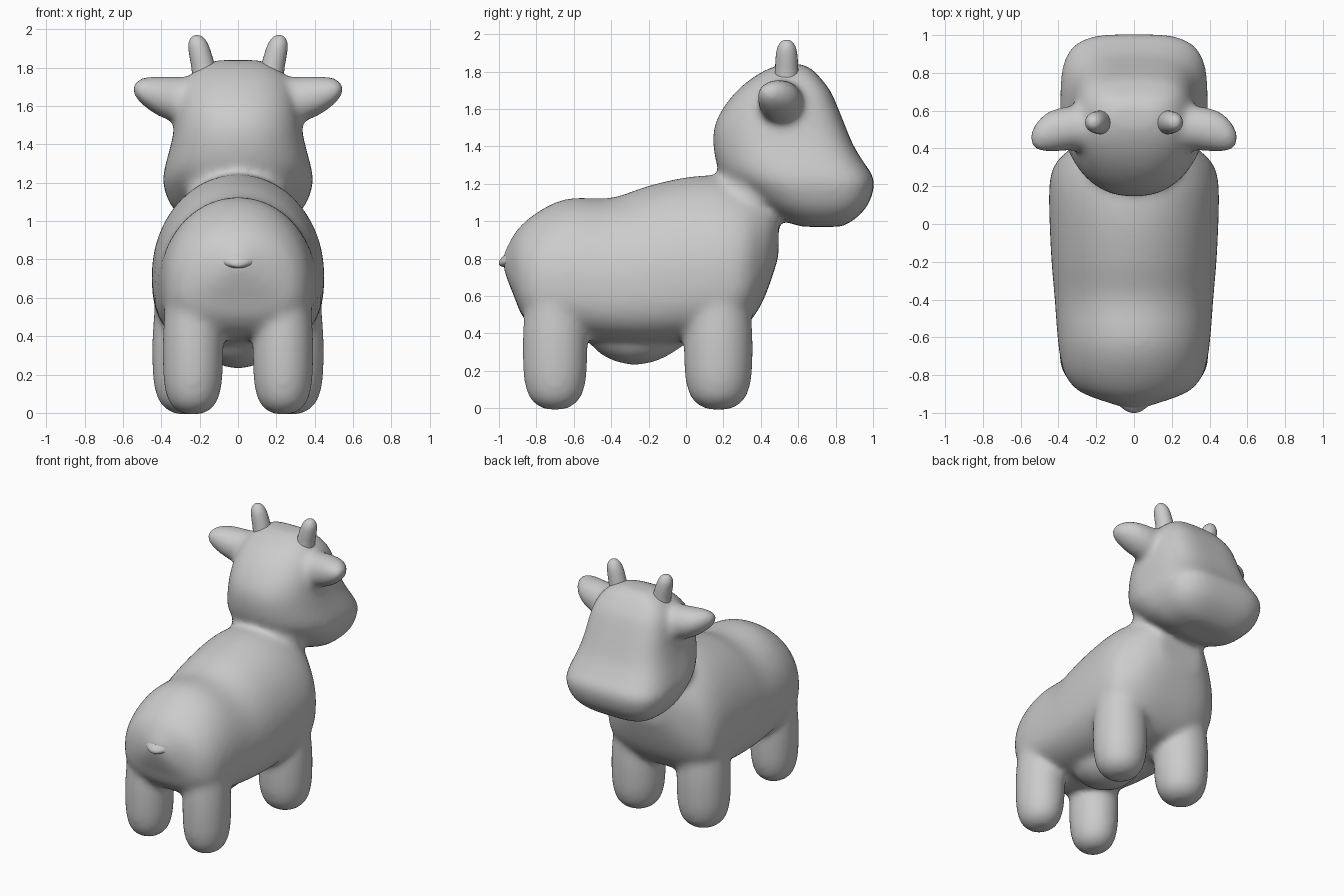
import bpy, bmesh
from math import cos, sin, pi, copysign

AXES = {'x': lambda t, u, v: (t, u, v), 'y': lambda t, u, v: (u, t, v), 'z': lambda t, u, v: (u, v, t)}


def refine(rows, steps=4):
    """Catmull-Rom between cross-sections, keeping the first and last."""
    out = []
    for i in range(len(rows) - 1):
        p = [rows[max(i - 1, 0)], rows[i], rows[i + 1], rows[min(i + 2, len(rows) - 1)]]
        # tangents respect uneven spacing along the axis
        d = p[2][0] - p[1][0]
        for k in range(steps):
            s = k / steps
            row = [p[1][0] + d * s]
            for a, b, c, e in list(zip(*p))[1:]:
                m0 = (c - a) / (p[2][0] - p[0][0]) * d
                m1 = (e - b) / (p[3][0] - p[1][0]) * d
                row.append((2*s**3 - 3*s**2 + 1) * b + (s**3 - 2*s**2 + s) * m0
                           + (3*s**2 - 2*s**3) * c + (s**3 - s**2) * m1)
            out.append(row)
    return out + [rows[-1]]


def loft(bm, axis, sections, low=2.0, high=2.0, mid=0.5, n=48):
    """Skin superellipse sections (t, u_centre, u_radius, v_min, v_max) along an axis."""
    rings = []
    for t, uc, ur, v0, v1 in refine(sections):
        ring, vm = [], v0 + (v1 - v0) * mid
        for i in range(n):
            c, s = cos(2 * pi * i / n), sin(2 * pi * i / n)
            e = 2 / (high if s > 0 else low)
            r = v1 - vm if s > 0 else vm - v0
            ring.append(bm.verts.new(AXES[axis](
                t, uc + ur * copysign(abs(c) ** e, c), vm + r * copysign(abs(s) ** e, s))))
        rings.append(ring)
    faces = [bm.faces.new(rings[0]), bm.faces.new(rings[-1])]
    for a, b in zip(rings, rings[1:]):
        for i in range(n):
            j = (i + 1) % n
            faces.append(bm.faces.new((a[i], a[j], b[j], b[i])))
    bmesh.ops.recalc_face_normals(bm, faces=faces)


def finish(bm, name):
    mesh = bpy.data.meshes.new(name)
    bm.to_mesh(mesh)
    bm.free()
    ob = bpy.data.objects.new(name, mesh)
    bpy.context.collection.objects.link(ob)
    for p in mesh.polygons:
        p.use_smooth = True
    return ob


skin = bmesh.new()

# Torso: rump to chest, widest below the middle
loft(skin, 'y', [
    (-0.975, 0, 0.05, 0.745, 0.83), (-0.945, 0, 0.14, 0.66, 0.885), (-0.92, 0, 0.215, 0.60, 0.93),
    (-0.88, 0, 0.30, 0.50, 0.98), (-0.80, 0, 0.365, 0.42, 1.045), (-0.70, 0, 0.392, 0.39, 1.10),
    (-0.60, 0, 0.405, 0.375, 1.125), (-0.40, 0, 0.42, 0.35, 1.125), (-0.20, 0, 0.437, 0.34, 1.19),
    (0.0, 0, 0.447, 0.35, 1.235), (0.15, 0, 0.45, 0.37, 1.245), (0.25, 0, 0.443, 0.39, 1.23),
    (0.33, 0, 0.41, 0.45, 1.21), (0.40, 0, 0.335, 0.55, 1.20), (0.45, 0, 0.265, 0.67, 1.19),
    (0.495, 0, 0.17, 0.81, 1.18)],
    low=2.9, high=2.0, mid=0.4)

# Neck
loft(skin, 'z', [(0.80, 0, 0.24, 0.15, 0.45), (1.0, 0, 0.26, 0.15, 0.505),
                 (1.15, 0, 0.265, 0.16, 0.55), (1.35, 0, 0.27, 0.19, 0.60)])

# Head: round at the back, boxy towards the muzzle
loft(skin, 'z', [
    (0.97, 0, 0.17, 0.62, 0.83), (0.995, 0, 0.25, 0.54, 0.88), (1.04, 0, 0.315, 0.45, 0.935),
    (1.10, 0, 0.36, 0.36, 0.98), (1.20, 0, 0.392, 0.24, 1.008), (1.25, 0, 0.388, 0.19, 0.995),
    (1.30, 0, 0.377, 0.165, 0.96), (1.40, 0, 0.35, 0.146, 0.898), (1.50, 0, 0.33, 0.15, 0.855),
    (1.60, 0, 0.315, 0.195, 0.815), (1.70, 0, 0.285, 0.275, 0.77), (1.77, 0, 0.24, 0.36, 0.715),
    (1.815, 0, 0.18, 0.44, 0.67), (1.84, 0, 0.11, 0.51, 0.62)],
    low=2.2, high=3.6)

# Udder
loft(skin, 'y', [(-0.54, 0, 0.10, 0.37, 0.55), (-0.45, 0, 0.17, 0.285, 0.55), (-0.36, 0, 0.20, 0.245, 0.55),
                 (-0.28, 0, 0.21, 0.232, 0.55), (-0.18, 0, 0.20, 0.245, 0.55), (-0.08, 0, 0.16, 0.29, 0.55),
                 (0.02, 0, 0.10, 0.36, 0.55)])

LEG = [(-0.008, 0.30), (0.01, 0.55), (0.05, 0.80), (0.11, 0.94), (0.20, 1.02), (0.40, 1.03), (0.66, 0.90)]
for s in (1, -1):
    # Front and hind legs
    for x, rx, y, ry in ((0.267, 0.175, 0.173, 0.178), (0.235, 0.153, -0.70, 0.168)):
        loft(skin, 'z', [(z, s * x, rx * k, y - ry * k, y + ry * k) for z, k in LEG])
    # Ears
    loft(skin, 'x', [(s * 0.22, 0.51, 0.12, 1.50, 1.75), (s * 0.33, 0.508, 0.118, 1.515, 1.755),
                     (s * 0.42, 0.495, 0.115, 1.55, 1.757), (s * 0.48, 0.48, 0.10, 1.59, 1.752),
                     (s * 0.525, 0.462, 0.068, 1.63, 1.738), (s * 0.55, 0.455, 0.025, 1.665, 1.715)])

# Fuse the body parts into one soft skin
body = finish(skin, "body")
fuse = body.modifiers.new("fuse", 'REMESH')
fuse.mode, fuse.voxel_size, fuse.use_smooth_shade = 'VOXEL', 0.018, True
soft = body.modifiers.new("soften", 'SMOOTH')
soft.factor, soft.iterations = 0.5, 22
bpy.context.view_layer.objects.active = body
for m in ("fuse", "soften"):
    bpy.ops.object.modifier_apply(modifier=m)

# Horns
for s, side in ((1, "right"), (-1, "left")):
    bm = bmesh.new()
    loft(bm, 'z', [(z, s * x, r, 0.538 - r, 0.538 + r) for z, x, r in (
        (1.72, 0.165, 0.072), (1.80, 0.18, 0.063), (1.87, 0.196, 0.059), (1.92, 0.207, 0.052),
        (1.95, 0.212, 0.038), (1.965, 0.214, 0.022), (1.97, 0.215, 0.006))], n=24)
    finish(bm, side + "_horn")

# Tail stub
bm = bmesh.new()
loft(bm, 'y', [(-0.88, 0, 0.16, 0.72, 0.91), (-0.93, 0, 0.11, 0.735, 0.865), (-0.96, 0, 0.08, 0.75, 0.83),
               (-0.985, 0, 0.048, 0.758, 0.805), (-0.996, 0, 0.026, 0.762, 0.792), (-1.0, 0, 0.01, 0.77, 0.785)], n=24)
finish(bm, "tail")
